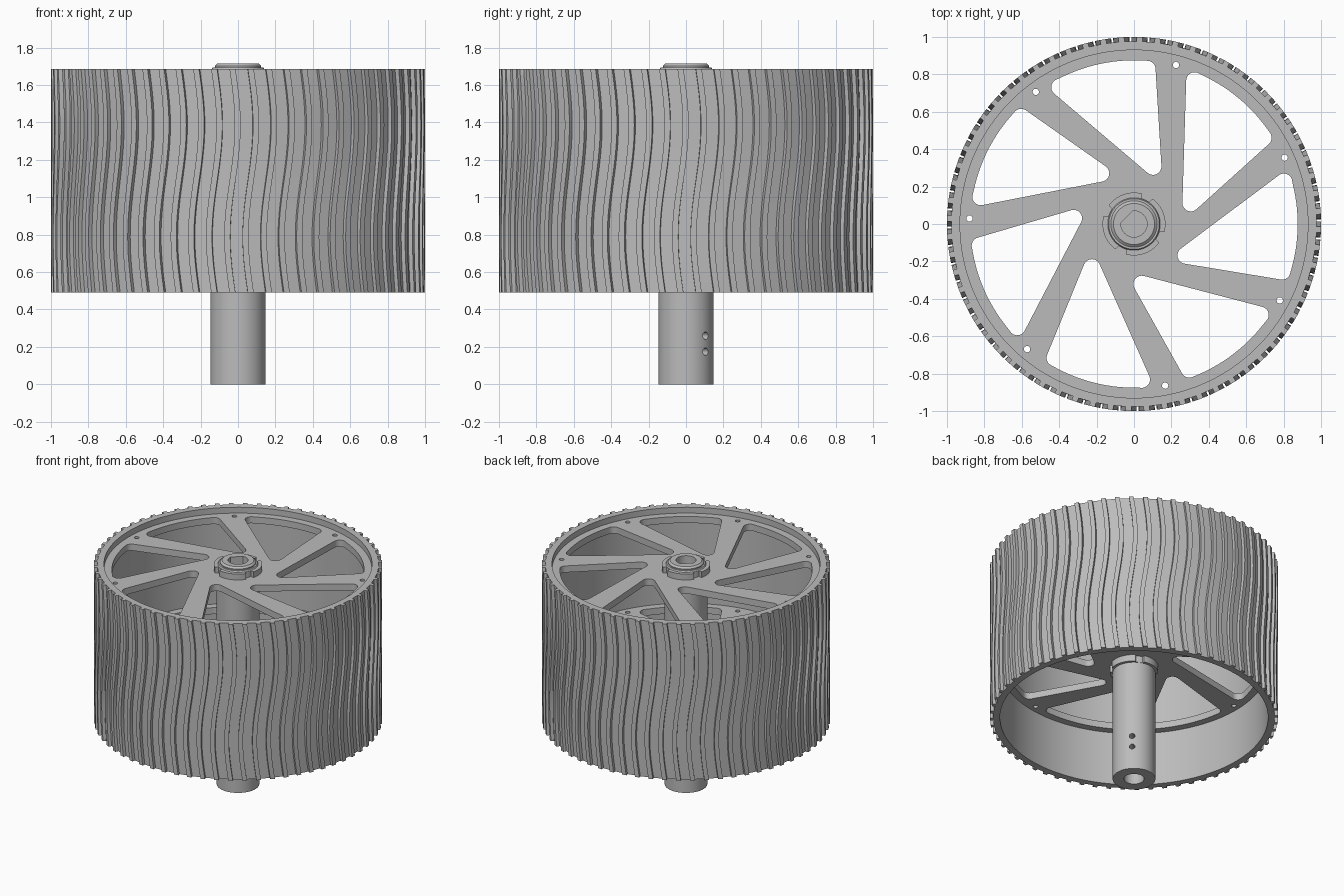
import bpy, bmesh, math
from math import pi, sin, cos, tan, radians
from mathutils import Vector, Matrix

if "Cube" in bpy.data.objects:
    bpy.data.objects.remove(bpy.data.objects["Cube"])

GREY = bpy.data.materials.new("machined grey")
COLOUR = (0.5, 0.5, 0.5, 1)
GREY.diffuse_color = COLOUR
GREY.use_nodes = True
GREY.node_tree.nodes["Principled BSDF"].inputs["Base Color"].default_value = COLOUR

BOTTOM, TOP = 0.49, 1.685


def select(obj):
    bpy.ops.object.select_all(action='DESELECT')
    obj.select_set(True)
    bpy.context.view_layer.objects.active = obj


def finish(name, bm, smooth=30):
    bmesh.ops.remove_doubles(bm, verts=bm.verts, dist=1e-5)
    bmesh.ops.recalc_face_normals(bm, faces=bm.faces)
    mesh = bpy.data.meshes.new(name)
    bm.to_mesh(mesh)
    bm.free()
    mesh.materials.append(GREY)
    obj = bpy.data.objects.new(name, mesh)
    bpy.context.collection.objects.link(obj)
    select(obj)
    bpy.ops.object.shade_smooth_by_angle(angle=radians(smooth))
    return obj


def circle(r, n=96, centre=(0, 0)):
    return [Vector((centre[0] + r * cos(2 * pi * i / n),
                    centre[1] + r * sin(2 * pi * i / n))) for i in range(n)]


def turn(points, angle):
    rot = Matrix.Rotation(angle, 2)
    return [rot @ p for p in points]


def plate(name, outlines, z0, z1):
    """Extruded flat plate; outlines inside the first one become holes."""
    curve = bpy.data.curves.new(name, 'CURVE')
    curve.dimensions, curve.fill_mode = '2D', 'BOTH'
    curve.extrude = (z1 - z0) / 2
    for pts in outlines:
        spline = curve.splines.new('POLY')
        spline.points.add(len(pts) - 1)
        spline.use_cyclic_u = True
        for sp, p in zip(spline.points, pts):
            sp.co = (p.x, p.y, 0, 1)
    temp = bpy.data.objects.new(name, curve)
    bpy.context.collection.objects.link(temp)
    graph = bpy.context.evaluated_depsgraph_get()
    mesh = bpy.data.meshes.new_from_object(temp.evaluated_get(graph))
    bm = bmesh.new()
    bm.from_mesh(mesh)
    bpy.data.objects.remove(temp)
    bpy.data.meshes.remove(mesh)
    bmesh.ops.translate(bm, verts=bm.verts, vec=(0, 0, (z0 + z1) / 2))
    return finish(name, bm)


def lathe(name, profile, n=96, closed=False):
    bm = bmesh.new()
    verts = [bm.verts.new((r, 0, z)) for r, z in profile]
    pairs = list(zip(verts, verts[1:] + verts[:1]))
    edges = [bm.edges.new(p) for p in (pairs if closed else pairs[:-1])]
    bmesh.ops.spin(bm, geom=verts + edges, cent=(0, 0, 0), axis=(0, 0, 1),
                   angle=2 * pi, steps=n)
    return finish(name, bm)


def fillet(corner, d1, d2, r, n=8):
    """Arc rounding a corner, from the d1 leg to the d2 leg."""
    d1, d2 = d1.normalized(), d2.normalized()
    half = d1.angle(d2) / 2
    centre = corner + (d1 + d2).normalized() * (r / sin(half))
    start = corner + d1 * (r / tan(half)) - centre
    sweep = start.angle_signed(corner + d2 * (r / tan(half)) - centre)
    return [centre + p for k in range(n + 1)
            for p in turn([start], -sweep * k / n)]


# Spoked discs: seven swept windows with rounded corners
def window():
    rim = 0.875
    a0, a1 = radians(82.6), radians(122.7)
    right = Vector((cos(a0), sin(a0))) * rim
    left = Vector((cos(a1), sin(a1))) * rim
    tip = Vector((0.153, 0.205))
    arc_r = Vector((-sin(a0), cos(a0)))
    arc_l = Vector((sin(a1), -cos(a1)))
    first = fillet(right, tip - right, arc_r, 0.045)
    last = fillet(left, arc_l, tip - left, 0.045)
    b0, b1 = (math.atan2(p.y, p.x) for p in (first[-1], last[0]))
    arc = [Vector((cos(b0 + (b1 - b0) * k / 16), sin(b0 + (b1 - b0) * k / 16))) * rim
           for k in range(1, 16)]
    return first + arc + last + fillet(tip, left - tip, right - tip, 0.045)


spokes = 7
hole_at = radians(75.2)
bolt = circle(0.017, 16, (0.88 * cos(hole_at), 0.88 * sin(hole_at)))
cutouts = [turn(shape, 2 * pi * i / spokes) for i in range(spokes) for shape in (window(), bolt)]
for name, z, bore in (("lower_disc", 0.90, 0.146), ("upper_disc", 1.59, 0.122)):
    plate(name, [circle(0.932, 128), circle(bore)] + cutouts, z, z + 0.05)

# Slotted lock nuts against each disc
slots = [radians(65 + 90 * i) for i in range(4)]


def nut_outline(r, depth, n=240):
    pts = []
    for i in range(n):
        a = 2 * pi * i / n
        in_slot = any(abs(math.remainder(a - s, 2 * pi)) < 0.17 for s in slots)
        pts.append(Vector((cos(a), sin(a))) * (r - depth if in_slot else r))
    return pts


plate("upper_nut", [nut_outline(0.168, 0.025), circle(0.122)], 1.64, 1.685)
lathe("upper_nut_bevel", [(0.122, 1.68), (0.143, 1.68), (0.135, 1.695), (0.122, 1.695)], closed=True)
plate("lower_nut", [nut_outline(0.168, 0.018), circle(0.146)], 0.85, 0.90)

# Drum shell
lathe("drum_shell", [(0.93, BOTTOM), (0.957, BOTTOM), (0.957, TOP), (0.93, TOP)], 128, True)

# Belt with wavy raised treads
treads, rows, half = 64, 28, 0.016
bm = bmesh.new()
rings = []
for j in range(rows + 1):
    t = j / rows
    z = BOTTOM + (TOP - BOTTOM) * t
    sway = 0.028 * sin(2 * pi * (t - 0.5))
    ring = []
    for i in range(treads):
        mid = 2 * pi * i / treads - radians(1.7) + sway
        for offset, r in ((-half, 0.977), (-half, 1.0), (half, 1.0), (half, 0.977)):
            ring.append(bm.verts.new((r * cos(mid + offset), r * sin(mid + offset), z)))
    rings.append(ring)
inner = []
for ring in (rings[0], rings[-1]):
    inner.append([bm.verts.new((*(v.co.xy.normalized() * 0.955), v.co.z)) for v in ring])
rings = [inner[0]] + rings + [inner[1]]
count = treads * 4
for low, high in zip(rings, rings[1:]):
    for i in range(count):
        k = (i + 1) % count
        bm.faces.new((low[i], low[k], high[k], high[i]))
finish("tread_belt", bm)

# Stepped shaft, bored from both ends and drilled for two set screws
shaft = lathe("shaft", [(0, 0), (0.148, 0), (0.148, 1.59), (0.124, 1.60),
                        (0.124, 1.703), (0.110, 1.715), (0, 1.715)])
flat = radians(135)
d_shape = [p for p in circle(0.07, 64) if p.dot(Vector((cos(flat), sin(flat)))) < 0.055]
cutters = [plate("upper_bore_cutter", [d_shape], 1.25, 1.8),
           plate("lower_bore_cutter", [circle(0.07, 64)], -0.1, 0.45)]
for z in (0.175, 0.26):
    drill = plate("screw_cutter", [circle(0.02, 24)], 0.03, 0.3)
    drill.matrix_world = (Matrix.Translation((0, 0, z)) @ Matrix.Rotation(pi / 4, 4, 'Z')
                          @ Matrix.Rotation(pi / 2, 4, 'Y'))
    cutters.append(drill)
for cutter in cutters:
    cutter.hide_render = True
    mod = shaft.modifiers.new("cut", 'BOOLEAN')
    mod.operation, mod.solver, mod.object = 'DIFFERENCE', 'EXACT', cutter
select(shaft)
bpy.ops.object.convert(target='MESH')
for cutter in cutters:
    bpy.data.objects.remove(cutter)
bpy.ops.object.shade_smooth_by_angle(angle=radians(30))
